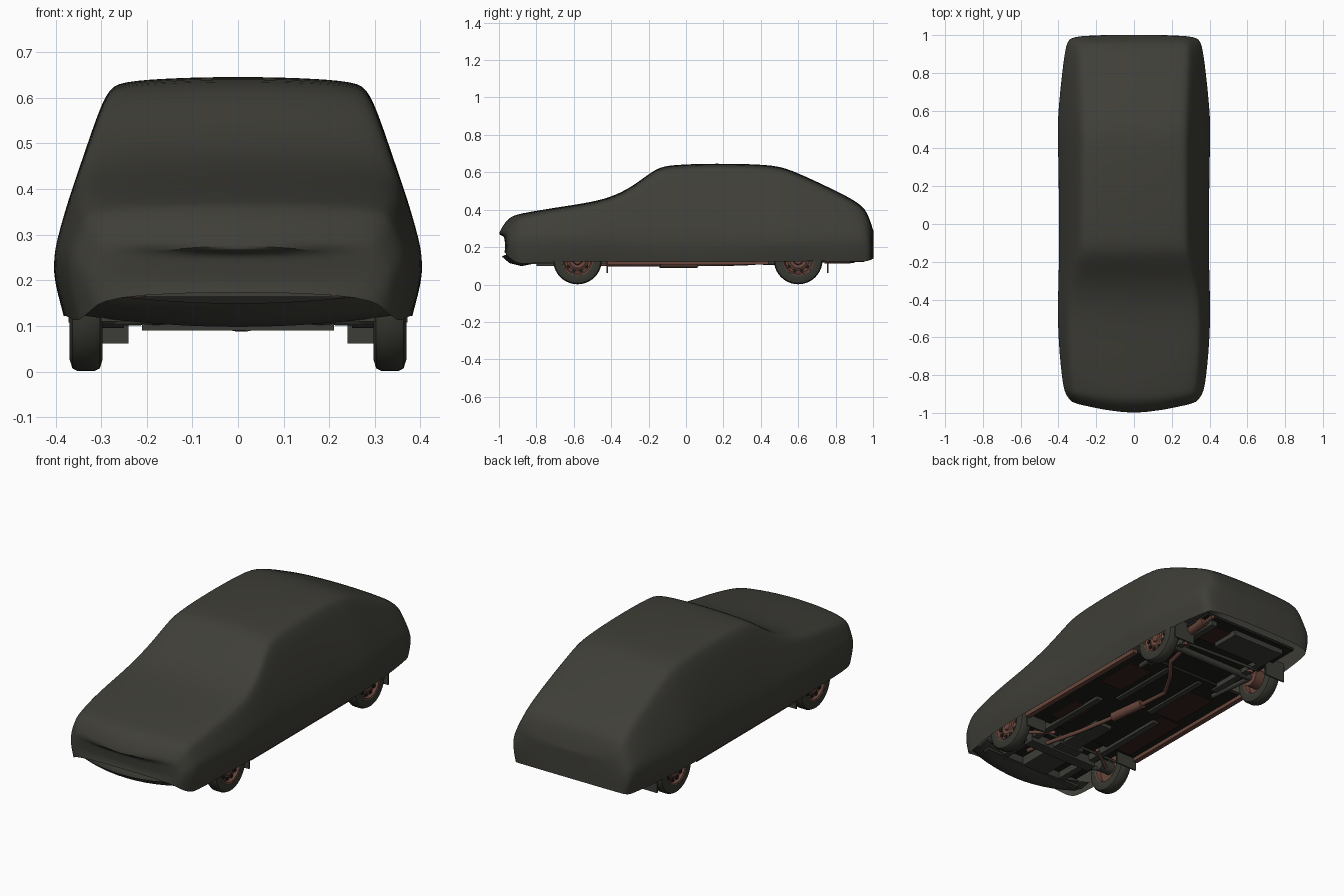
import bpy, bmesh, math
from mathutils import Vector

if "Cube" in bpy.data.objects:
    bpy.data.objects.remove(bpy.data.objects["Cube"])


def mat(name, c):
    m = bpy.data.materials.new(name)
    m.diffuse_color = (*c, 1)
    m.use_nodes = True
    m.node_tree.nodes["Principled BSDF"].inputs["Base Color"].default_value = m.diffuse_color
    return m


CLOTH = mat("cover_cloth", (0.050, 0.049, 0.040))
RUBBER = mat("tyre_rubber", (0.040, 0.040, 0.032))
RUST = mat("rusty_metal", (0.140, 0.062, 0.046))
BLACK = mat("underside_black", (0.012, 0.012, 0.010))
STEEL = mat("chassis_grey", (0.045, 0.045, 0.038))
OXIDE = mat("dark_oxide", (0.040, 0.016, 0.013))


def make(name, bm, m, smooth=35):
    bmesh.ops.recalc_face_normals(bm, faces=bm.faces)
    me = bpy.data.meshes.new(name)
    bm.to_mesh(me)
    bm.free()
    ob = bpy.data.objects.new(name, me)
    bpy.context.collection.objects.link(ob)
    me.materials.append(m)
    if smooth:
        bpy.ops.object.select_all(action='DESELECT')
        ob.select_set(True)
        bpy.context.view_layer.objects.active = ob
        bpy.ops.object.shade_smooth_by_angle(angle=math.radians(smooth))
    return ob


def box(name, x, y, z, m):
    """Box from (min, max) ranges."""
    bm = bmesh.new()
    bmesh.ops.create_cube(bm, size=1)
    for v in bm.verts:
        v.co = [r[0] + (c + 0.5) * (r[1] - r[0]) for c, r in zip(v.co, (x, y, z))]
    return make(name, bm, m, 0)


def rod(name, a, b, r, m, seg=12):
    a, b = Vector(a), Vector(b)
    bm = bmesh.new()
    bmesh.ops.create_cone(bm, cap_ends=True, segments=seg, radius1=r, radius2=r, depth=(b - a).length)
    bm.transform((b - a).to_track_quat('Z', 'Y').to_matrix().to_4x4())
    bmesh.ops.translate(bm, vec=(a + b) / 2, verts=bm.verts)
    return make(name, bm, m)


def pipe(name, pts, r, m):
    cu = bpy.data.curves.new(name, 'CURVE')
    cu.dimensions = '3D'
    cu.bevel_depth, cu.bevel_resolution, cu.use_fill_caps = r, 2, True
    sp = cu.splines.new('POLY')
    sp.points.add(len(pts) - 1)
    for p, q in zip(sp.points, pts):
        p.co = (*q, 1)
    ob = bpy.data.objects.new(name, cu)
    bpy.context.collection.objects.link(ob)
    cu.materials.append(m)


def lathe_x(name, prof, centre, m, side, seg=40):
    """Revolve (outward offset, radius) points around the x axis."""
    bm = bmesh.new()
    vs = [bm.verts.new((centre[0] + side * o, centre[1], centre[2] + r)) for o, r in prof]
    es = [bm.edges.new(p) for p in zip(vs, vs[1:])]
    bmesh.ops.spin(bm, geom=vs + es, cent=centre, axis=(1, 0, 0), angle=math.tau, steps=seg)
    bmesh.ops.remove_doubles(bm, verts=bm.verts, dist=1e-5)
    return make(name, bm, m)


# Fabric cover: y, bow, bottom z, bottom width, belt z, belt width, top width, top z
STATIONS = [
    (-1.005, .045, .175, .280, .20, .300, .280, .268),
    (-.985, .050, .135, .320, .22, .345, .310, .315),
    (-.945, .040, .115, .345, .24, .365, .330, .362),
    (-.90, .030, .110, .355, .25, .378, .335, .379),
    (-.70, 0, .122, .375, .25, .397, .352, .412),
    (-.50, 0, .122, .382, .25, .408, .355, .441),
    (-.38, 0, .122, .382, .25, .405, .348, .475),
    (-.27, 0, .120, .382, .25, .402, .326, .535),
    (-.16, 0, .120, .382, .25, .400, .296, .624),
    (-.08, 0, .120, .382, .25, .400, .290, .641),
    (.15, 0, .120, .382, .25, .400, .289, .649),
    (.45, 0, .122, .382, .25, .408, .286, .643),
    (.55, 0, .124, .382, .25, .410, .286, .620),
    (.75, 0, .125, .370, .25, .390, .292, .527),
    (.94, 0, .122, .342, .25, .367, .297, .434),
    (.975, 0, .125, .332, .24, .347, .288, .372),
    (1.003, 0, .140, .300, .20, .312, .275, .285),
]


def section(y, bow, zb, wb, zm, wm, wr, zt):
    ze = zt - min(.03, (zt - zm) * .3)
    half = [(wb, zb), ((wb + wm) / 2 + .005, (zb + zm) / 2), (wm, zm)]
    half += [(wm + (wr - wm) * t ** 1.2, zm + (ze - zm) * t) for t in (.35, .7, 1)]
    half += [(wr - .03, zt - .011), (wr * .5, zt - .003)]
    full = half + [(0, zt)] + [(-x, z) for x, z in reversed(half)]
    return [(x, y + bow * (x / .33) ** 2, z) for x, z in full]


bm = bmesh.new()
rows = [[bm.verts.new(p) for p in section(*s)] for s in STATIONS]
for a, b in zip(rows, rows[1:]):
    for i in range(len(a) - 1):
        bm.faces.new((a[i], a[i + 1], b[i + 1], b[i]))
for r in (rows[0], rows[-1]):
    n = len(r)
    for i in range(n // 2 - 1):
        bm.faces.new((r[i], r[i + 1], r[n - 2 - i], r[n - 1 - i]))
    bm.faces.new((r[n // 2 - 1], r[n // 2], r[n // 2 + 1]))
cover = make("fabric_cover", bm, CLOTH, 80)
cover.modifiers.new("smooth", 'SUBSURF').levels = 2
cover.modifiers["smooth"].render_levels = 2

# Tucked lip of the cover under the nose
bm = bmesh.new()
lip = []
for y0, z0 in ((-.985, .150), (-.945, .115), (-.88, .098), (-.82, .110)):
    lip.append([bm.verts.new((x, y0 + .06 * (x / .34) ** 2, z0 + .025 * (x / .34) ** 2))
                for x in [.34 * i / 6 for i in range(-6, 7)]])
for a, b in zip(lip, lip[1:]):
    for i in range(12):
        bm.faces.new((a[i], a[i + 1], b[i + 1], b[i]))
make("nose_lip", bm, CLOTH, 80)

# Wheels and mud flaps
TYRE = [(-.034, .083), (-.036, .105), (-.030, .124), (-.018, .13), (.018, .13),
        (.030, .124), (.036, .105), (.033, .083), (.022, .080)]
RIM = [(-.034, .084), (-.030, .078), (-.005, .074), (-.005, .0)]
FACE = [(.033, .084), (.030, .077), (.016, .070), (.014, .058), (.022, .044), (.020, .026), (.028, .022), (.029, 0)]
for side, sn in ((1, "right"), (-1, "left")):
    for y, fn in ((-.58, "front"), (.60, "rear")):
        c = Vector((side * .333, y, .131))
        tag = f"{fn}_{sn}"
        lathe_x("tyre_" + tag, TYRE, c, RUBBER, side)
        lathe_x("rim_back_" + tag, RIM, c, RUST, side)
        lathe_x("rim_face_" + tag, FACE, c, RUST, side)
        for k in range(10):
            a = math.tau * k / 10
            p = c + Vector((side * .018, .060 * math.cos(a), .060 * math.sin(a)))
            rod(f"rim_hole_{tag}_{k}", p, p + Vector((side * .005, 0, 0)), .010, BLACK, 8)
        fx = sorted((side * .24, side * .362))
        box("mud_flap_" + tag, fx, (y + .155, y + .163), (.062, .17), STEEL)

# Floor pan with oxide patches, rails and sills
box("floor_pan", (-.36, .36), (-.42, .42), (.128, .145), BLACK)
box("front_floor", (-.285, .285), (-.90, -.42), (.150, .165), BLACK)
box("rear_floor", (-.285, .285), (.42, .93), (.145, .160), BLACK)
for i, (x, y, w, l) in enumerate(((-.2, .15, .08, .14), (-.25, -.2, .06, .2), (.22, .2, .07, .12), (.2, -.25, .06, .1))):
    box(f"oxide_patch_{i}", (x - w, x + w), (y - l, y + l), (.124, .129), OXIDE)
box("oxide_patch_rear", (-.10, .2), (.72, .86), (.140, .146), OXIDE)
for s, sn in ((1, "right"), (-1, "left")):
    box("sill_" + sn, sorted((s * .345, s * .372)), (-.42, .44), (.108, .130), RUST)
    box("long_rail_" + sn, sorted((s * .17, s * .205)), (-.85, -.05), (.112, .152), STEEL)
    box("rear_rail_" + sn, sorted((s * .20, s * .235)), (.38, .90), (.118, .15), STEEL)
    box("floor_rib_" + sn, sorted((s * .09, s * .12)), (0, .40), (.117, .13), STEEL)
    # Suspension arms and springs
    rod("front_arm_a_" + sn, (s * .12, -.64, .115), (s * .31, -.58, .11), .011, STEEL)
    rod("front_arm_b_" + sn, (s * .14, -.46, .118), (s * .31, -.58, .11), .009, RUST)
    rod("trailing_arm_" + sn, (s * .24, .34, .12), (s * .26, .60, .115), .013, STEEL)
    rod("damper_" + sn, (s * .22, .66, .11), (s * .22, .68, .17), .018, RUST)
    rod("front_hub_" + sn, (s * .25, -.58, .131), (s * .33, -.58, .131), .035, STEEL)
    rod("rear_drum_" + sn, (s * .27, .60, .131), (s * .33, .60, .131), .050, RUST, 20)

# Axles, engine sump, drive shaft and fuel tank
rod("rear_axle", (-.31, .60, .125), (.31, .60, .125), .018, STEEL)
rod("panhard_rod", (-.24, .69, .12), (.24, .67, .12), .008, STEEL)
rod("steering_rod", (-.30, -.50, .125), (.30, -.50, .125), .007, STEEL)
box("front_crossmember", (-.21, .21), (-.62, -.56), (.090, .14), STEEL)
box("radiator_support", (-.30, .30), (-.84, -.80), (.11, .15), STEEL)
box("engine_sump", (-.08, .07), (-.80, -.50), (.100, .16), STEEL)
box("gearbox", (-.05, .05), (-.50, -.24), (.108, .16), STEEL)
box("fuel_tank", (-.20, .08), (.74, .90), (.115, .15), STEEL)

# Exhaust
pipe("exhaust_pipe", [(.12, -.70, .125), (.12, -.60, .110), (.06, -.35, .108), (0, 0, .108), (-.02, .22, .110),
                      (.06, .36, .115), (.14, .46, .13), (.16, .62, .15), (.24, .72, .135), (.27, .95, .130)], .011, RUST)
rod("exhaust_silencer", (.02, -.14, .112), (-.005, .06, .112), .024, RUST, 16)
rod("rear_silencer", (.255, .74, .137), (.265, .88, .137), .024, RUST, 16)
